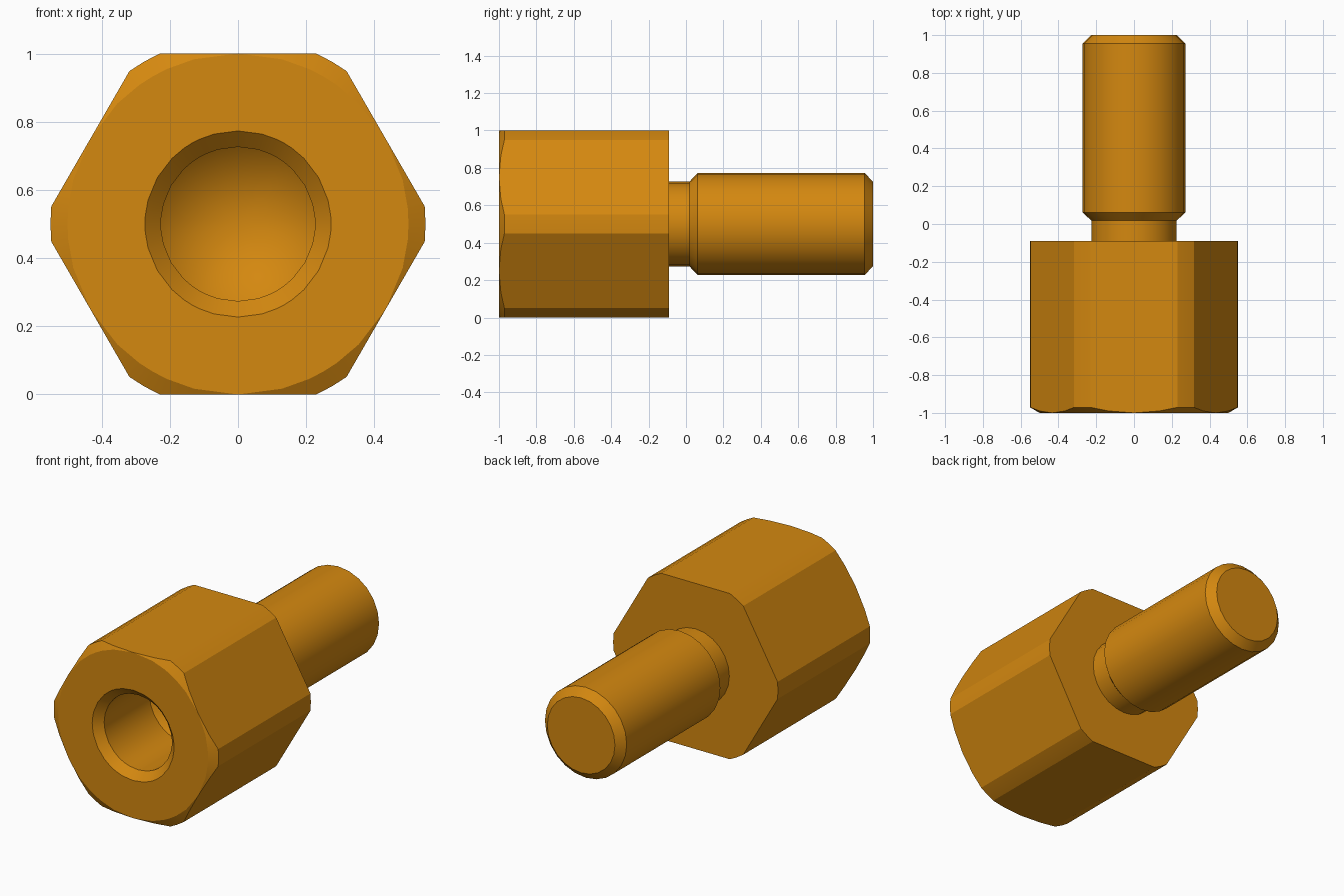
import bpy, bmesh, math

cube = bpy.data.objects.get("Cube")
if cube:
    bpy.data.objects.remove(cube, do_unlink=True)

brass = bpy.data.materials.new("brass")
brass.use_nodes = True
colour = (0.658, 0.246, 0.005, 1.0)
brass.diffuse_color = colour
brass.node_tree.nodes["Principled BSDF"].inputs["Base Color"].default_value = colour

APOTHEM, CORNER = 0.5, 0.55      # half across flats, rounded corner radius
MAJOR, MINOR = 0.273, 0.226      # thread outer and core radius


def loft(name, angles, rings, cap_start=False, cap_end=False):
    """Skin rings along y; each ring is a function angle -> (radius, y)."""
    bm = bmesh.new()
    loops = []
    for ring in rings:
        loop = []
        for a in angles:
            r, y = ring(a)
            loop.append(bm.verts.new((r * math.cos(a), y, 0.5 + r * math.sin(a))))
        loops.append(loop)
    n = len(angles)
    for p, q in zip(loops, loops[1:]):
        for i in range(n):
            j = (i + 1) % n
            bm.faces.new((p[i], p[j], q[j], q[i]))
    if cap_start:
        bm.faces.new(loops[0])
    if cap_end:
        bm.faces.new(loops[-1])
    bmesh.ops.remove_doubles(bm, verts=bm.verts, dist=1e-5)
    bmesh.ops.recalc_face_normals(bm, faces=bm.faces)
    mesh = bpy.data.meshes.new(name)
    bm.to_mesh(mesh)
    bm.free()
    mesh.materials.append(brass)
    ob = bpy.data.objects.new(name, mesh)
    bpy.context.collection.objects.link(ob)
    bpy.ops.object.select_all(action='DESELECT')
    ob.select_set(True)
    bpy.context.view_layer.objects.active = ob
    bpy.ops.object.shade_smooth_by_angle(angle=math.radians(18))
    return ob


def circle(r, y):
    return lambda a: (r, y)


def hex_radius(a):
    # distance to the hexagon outline, with corners on +x and -x rounded off
    off = (a % math.radians(60)) - math.radians(30)
    return min(APOTHEM / math.cos(off), CORNER)


def hex_chamfer(a):
    # where the 30 degree conical chamfer meets the hexagon sides
    r = hex_radius(a)
    return r, -1 + (r - APOTHEM) * math.tan(math.radians(30))


def hex_back(a):
    return hex_radius(a), -0.091


# Hexagonal body with a countersunk blind hole in the front
edge = math.degrees(math.acos(APOTHEM / CORNER))
steps = (0, 30 - edge, 15, 30, 45, 30 + edge)
hex_angles = [math.radians(60 * k + s) for k in range(6) for s in steps]
loft("hex_body", hex_angles, [
    circle(0, -0.32),            # drill point
    circle(MINOR, -0.52),        # end of the bore
    circle(MINOR, -0.953),
    circle(MAJOR, -1),           # countersink rim
    circle(APOTHEM, -1),
    hex_chamfer,
    hex_back,
], cap_end=True)

# Stud with a relief groove at the root and chamfered ends
round_angles = [math.radians(15 * k) for k in range(24)]
loft("stud", round_angles, [
    circle(MINOR, -0.11),
    circle(MINOR, 0.018),
    circle(MAJOR, 0.062),
    circle(MAJOR, 0.955),
    circle(MINOR, 1),
], cap_start=True, cap_end=True)
